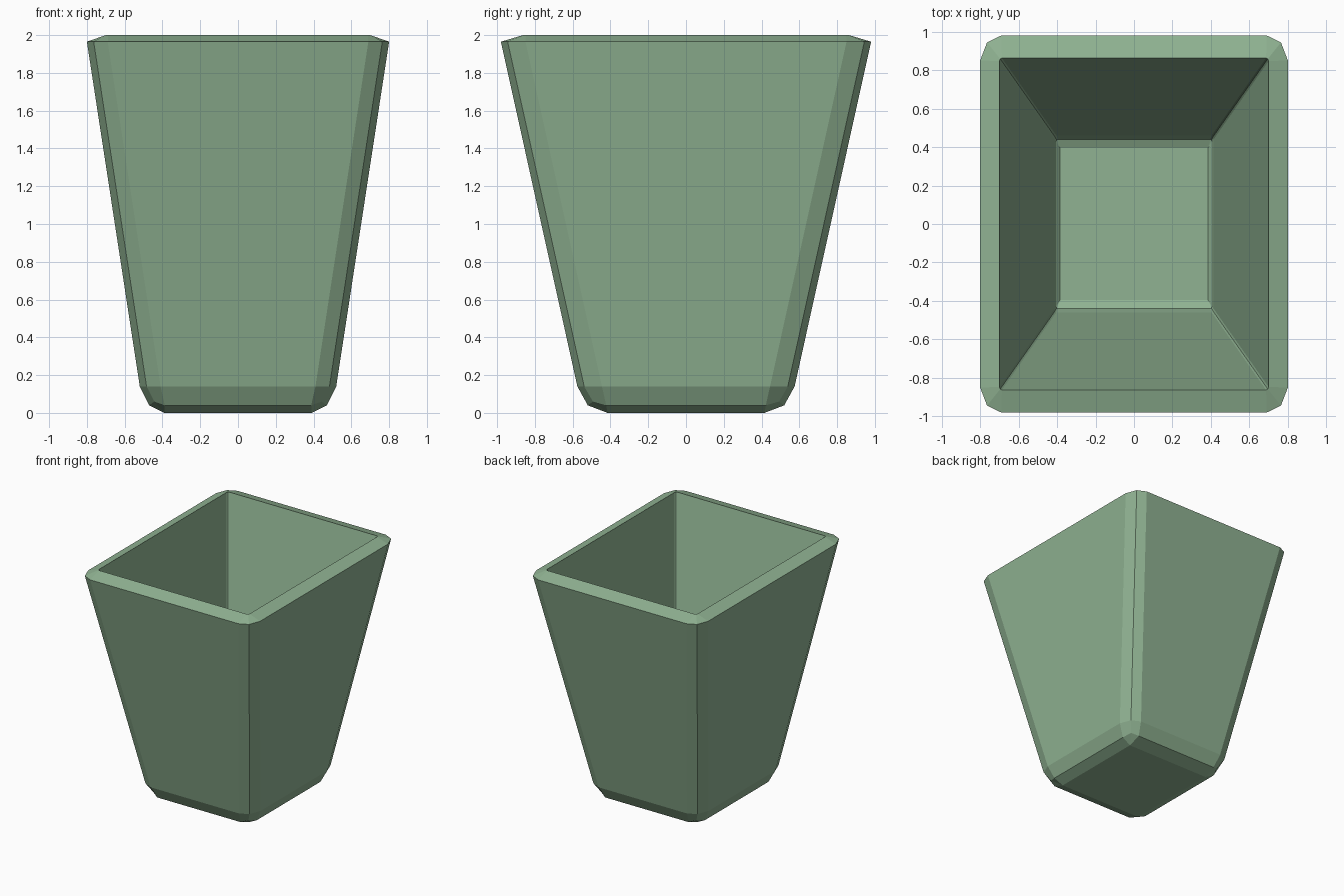
import bpy, bmesh

if "Cube" in bpy.data.objects:
    bpy.data.objects.remove(bpy.data.objects["Cube"])

# Each ring: half width, half depth, height, corner scale, lift of the mid corner point
RINGS = [
    (0.39, 0.415, 0.0, 0.0, 0.0),      # underside
    (0.47, 0.52, 0.04, 0.75, 0.02),    # rounded base
    (0.52, 0.575, 0.14, 1.0, 0.0),     # bottom of outer wall
    (0.80, 0.98, 1.965, 1.0, 0.0),     # outer rim
    (0.70, 0.863, 2.0, 0.12, 0.0),     # inner rim
    (0.417, 0.46, 0.18, 0.12, 0.0),    # bottom of inner wall
    (0.405, 0.44, 0.125, 0.08, 0.0),   # inner rounding
    (0.385, 0.395, 0.105, 0.0, 0.0),   # inside floor
]


def ring_points(hx, hy, z, s, lift):
    corner = [(hx, hy - 0.13 * s, z),
              (hx - 0.036 * s, hy - 0.036 * s, z + lift),
              (hx - 0.11 * s, hy, z)]
    pts = []
    for sx, sy in ((1, 1), (-1, 1), (-1, -1), (1, -1)):
        c = corner if sx * sy > 0 else corner[::-1]
        pts += [(sx * x, sy * y, h) for x, y, h in c]
    return pts


# Planter shell lofted through the rings
bm = bmesh.new()
rings = [[bm.verts.new(p) for p in ring_points(*r)] for r in RINGS]
for a, b in zip(rings, rings[1:]):
    for i in range(12):
        j = (i + 1) % 12
        bm.faces.new((a[i], a[j], b[j], b[i]))
bm.faces.new(rings[0][::-1])
bm.faces.new(rings[-1])
bmesh.ops.remove_doubles(bm, verts=bm.verts, dist=0.0005)
bmesh.ops.recalc_face_normals(bm, faces=bm.faces)

mesh = bpy.data.meshes.new("planter_pot")
bm.to_mesh(mesh)
bm.free()
pot = bpy.data.objects.new("planter_pot", mesh)
bpy.context.collection.objects.link(pot)

mat = bpy.data.materials.new("green_glaze")
mat.diffuse_color = (0.28, 0.45, 0.29, 1)
mat.use_nodes = True
mat.node_tree.nodes["Principled BSDF"].inputs["Base Color"].default_value = mat.diffuse_color
mesh.materials.append(mat)
